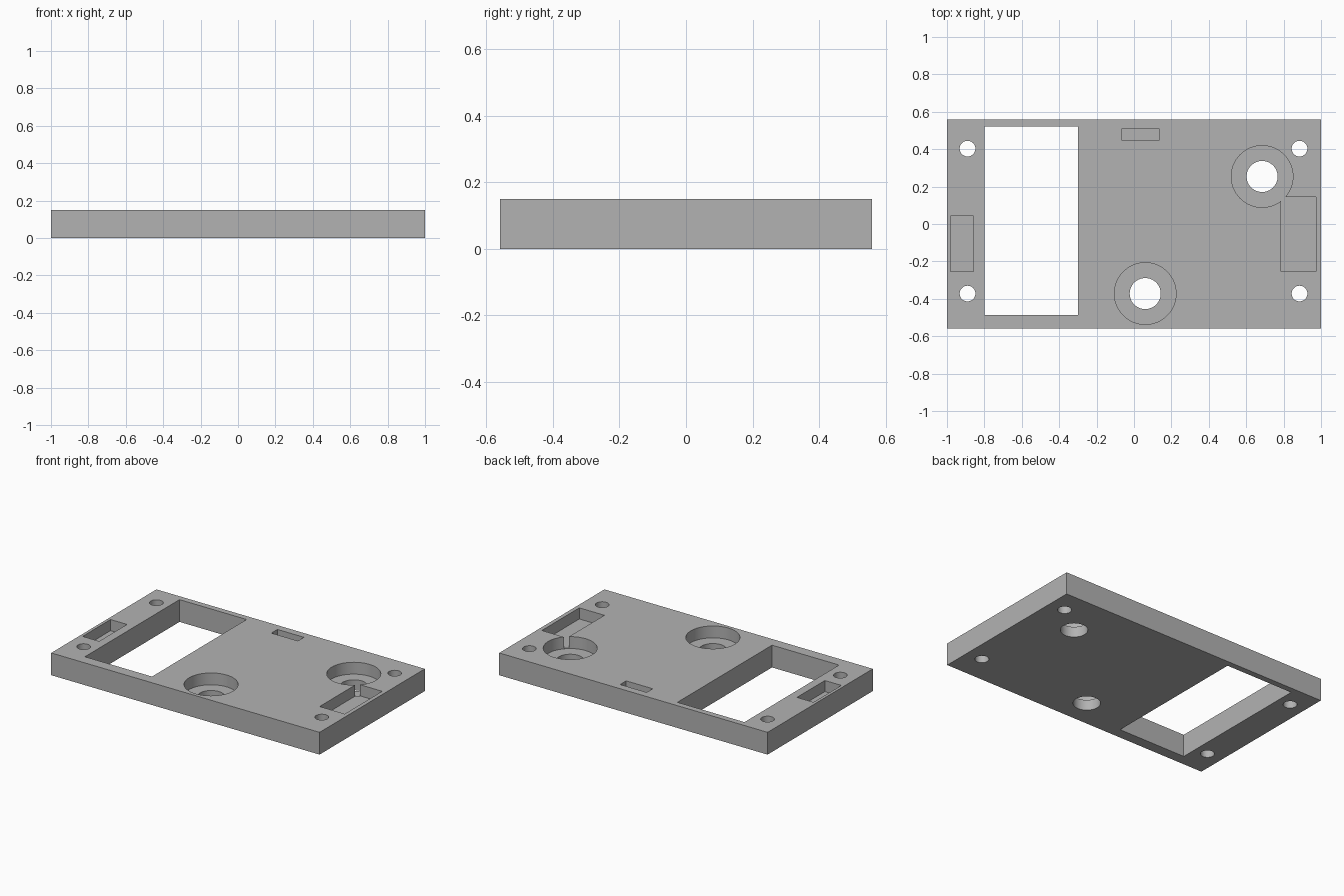
import bpy
import math

cube = bpy.data.objects.get("Cube")
if cube:
    bpy.data.objects.remove(cube, do_unlink=True)

TOP = 0.15
OVER = 0.05  # cutter overshoot beyond the plate faces

grey = bpy.data.materials.new("plain grey")
grey.use_nodes = True
grey.diffuse_color = (0.45, 0.45, 0.45, 1)
grey.node_tree.nodes["Principled BSDF"].inputs["Base Color"].default_value = (0.45, 0.45, 0.45, 1)


def box(name, x0, x1, y0, y1, z0, z1):
    bpy.ops.mesh.primitive_cube_add(size=1, location=((x0 + x1) / 2, (y0 + y1) / 2, (z0 + z1) / 2))
    ob = bpy.context.object
    ob.name = name
    ob.scale = (x1 - x0, y1 - y0, z1 - z0)
    bpy.ops.object.transform_apply(location=True, rotation=False, scale=True)
    ob.data.materials.append(grey)
    return ob


def rod(name, x, y, radius, z0):
    z1 = TOP + OVER
    bpy.ops.mesh.primitive_cylinder_add(vertices=64, radius=radius, depth=z1 - z0,
                                        location=(x, y, (z0 + z1) / 2))
    ob = bpy.context.object
    ob.name = name
    ob.data.materials.append(grey)
    return ob


plate = box("cover_plate", -1, 1, -0.56, 0.56, 0, TOP)


def cut(cutter):
    cutter.hide_render = True
    mod = plate.modifiers.new("cut", "BOOLEAN")
    mod.operation = "DIFFERENCE"
    mod.solver = "EXACT"
    mod.object = cutter
    bpy.context.view_layer.objects.active = plate
    bpy.ops.object.modifier_apply(modifier=mod.name)
    bpy.data.objects.remove(cutter, do_unlink=True)


# Display window, right through
cut(box("window_cutter", -0.80, -0.30, -0.487, 0.52, -OVER, TOP + OVER))

# Corner screw holes
for x in (-0.89, 0.885):
    for y in (-0.372, 0.403):
        cut(rod("screw_hole_cutter", x, y, 0.042, -OVER))

# Blind pockets in the top face: x0, x1, y0, y1, floor height
for x0, x1, y0, y1, floor in ((-0.98, -0.857, -0.254, 0.043, 0.075),
                              (0.786, 0.973, -0.254, 0.145, 0.075),
                              (-0.064, 0.134, 0.446, 0.51, 0.075)):
    cut(box("pocket_cutter", x0, x1, y0, y1, floor, TOP + OVER))

# Counterbored button holes
for x, y in ((0.06, -0.372), (0.685, 0.254)):
    cut(rod("counterbore_cutter", x, y, 0.165, 0.07))
    cut(rod("button_hole_cutter", x, y, 0.083, -OVER))

# Smooth bores with sharp rims
bpy.ops.object.select_all(action="DESELECT")
plate.select_set(True)
bpy.context.view_layer.objects.active = plate
bpy.ops.object.shade_smooth_by_angle(angle=math.radians(30))
